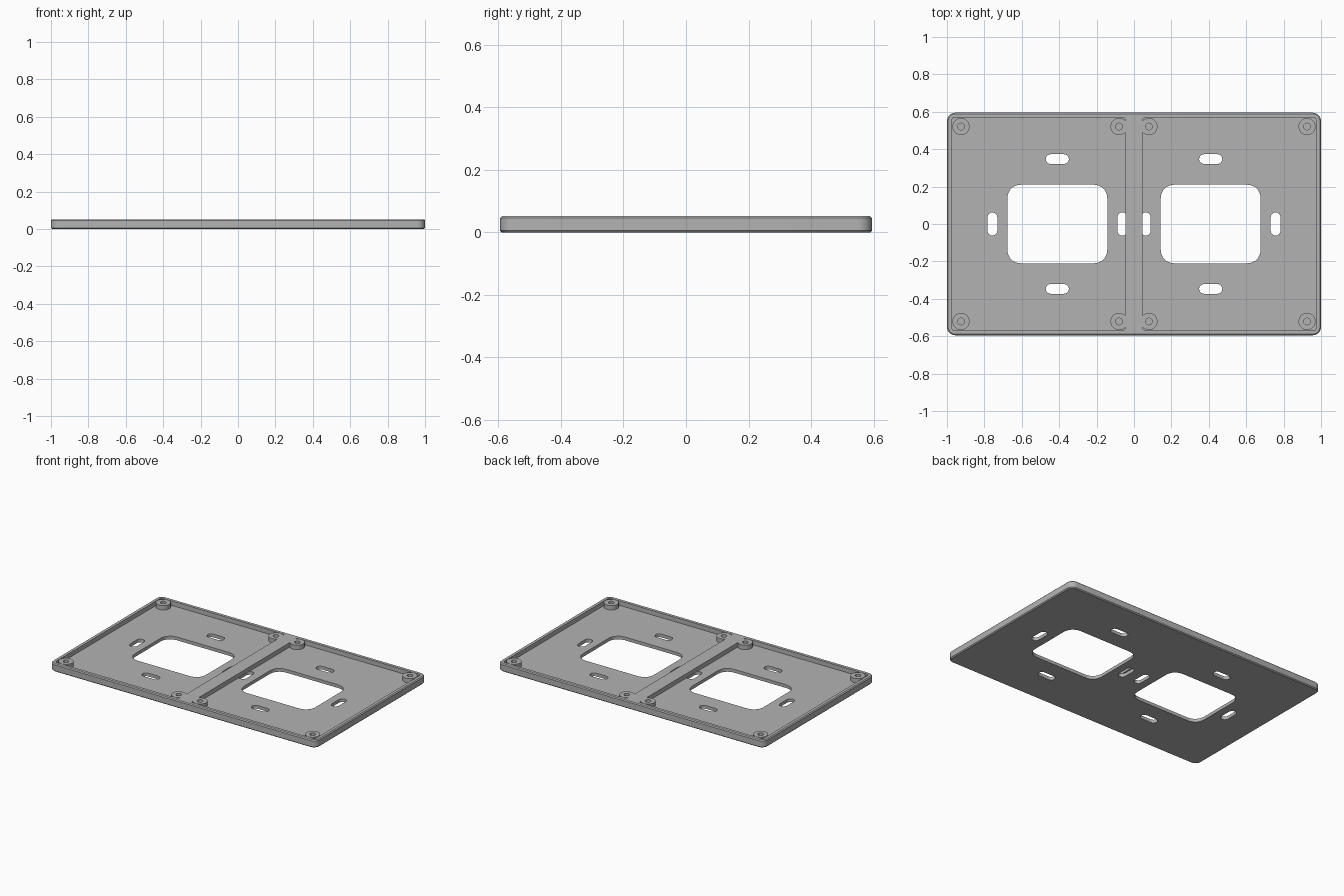
import bpy, bmesh, math

if "Cube" in bpy.data.objects:
    bpy.data.objects.remove(bpy.data.objects["Cube"])

HX, HY, H = 1.0, 0.595, 0.052      # half sizes and height of the plate
FLOOR, WALL, RIB = 0.022, 0.026, 0.046
CX = 0.41                          # centre of each bay


def rounded(cx, cy, hx, hy, r, seg):
    """Rounded rectangle outline, counter-clockwise."""
    pts = []
    for k, (sx, sy) in enumerate([(1, 1), (-1, 1), (-1, -1), (1, -1)]):
        for i in range(seg + 1):
            a = math.pi / 2 * (k + i / seg)
            p = (cx + sx * (hx - r) + r * math.cos(a),
                 cy + sy * (hy - r) + r * math.sin(a))
            if not pts or math.dist(p, pts[-1]) > 1e-5:
                pts.append(p)
    if math.dist(pts[0], pts[-1]) < 1e-5:
        pts.pop()
    return pts


def prism(name, outlines, z0, z1, bevel=0):
    """Extrude closed outlines between two heights."""
    bm = bmesh.new()
    for pts in outlines:
        base = bm.faces.new([bm.verts.new((x, y, z0)) for x, y in pts])
        new = bmesh.ops.extrude_face_region(bm, geom=[base], use_keep_orig=True)["geom"]
        bmesh.ops.translate(bm, vec=(0, 0, z1 - z0),
                            verts=[g for g in new if isinstance(g, bmesh.types.BMVert)])
    bmesh.ops.recalc_face_normals(bm, faces=bm.faces)
    if bevel:
        rim = [e for e in bm.edges if abs(e.verts[0].co.z - e.verts[1].co.z) < 1e-6]
        bmesh.ops.bevel(bm, geom=rim, offset=bevel, segments=1, affect='EDGES')
    me = bpy.data.meshes.new(name)
    bm.to_mesh(me)
    bm.free()
    ob = bpy.data.objects.new(name, me)
    bpy.context.collection.objects.link(ob)
    return ob


def cut(target, cutter):
    """Subtract the cutter and bake the result."""
    mod = target.modifiers.new("cut", 'BOOLEAN')
    mod.operation, mod.solver, mod.object = 'DIFFERENCE', 'EXACT', cutter
    dg = bpy.context.evaluated_depsgraph_get()
    me = bpy.data.meshes.new_from_object(target.evaluated_get(dg))
    target.modifiers.clear()
    target.data = me
    bpy.data.objects.remove(cutter)


# Outer plate with softened edges
plate = prism("mounting_plate", [rounded(0, 0, HX, HY, 0.045, 6)], 0, H, 0.006)

# Two recessed bays, leaving the rim, the centre rib and the screw bosses
bosses = [(sx * x, sy * 0.521) for sx in (-1, 1) for sy in (-1, 1) for x in (0.08, 0.925)]
bay_hx = (HX - WALL - RIB) / 2
bays = prism("bays", [rounded(s * (RIB + bay_hx), 0, bay_hx, HY - WALL, 0.012, 2)
                      for s in (-1, 1)], FLOOR, 0.2)
cut(bays, prism("boss_cutter", [rounded(x, y, 0.046, 0.046, 0.046, 5)
                                for x, y in bosses], -0.1, 0.3))
cut(plate, bays)

# Blind screw holes in the bosses
cut(plate, prism("screw_holes", [rounded(x, y, 0.018, 0.018, 0.018, 4)
                                 for x, y in bosses], 0.012, 0.2))

# Window and four slots through the floor of each bay
openings = []
for s in (-1, 1):
    openings.append(rounded(s * CX, 0, 0.267, 0.21, 0.07, 5))
    for d in (-1, 1):
        openings.append(rounded(s * CX, d * 0.347, 0.062, 0.026, 0.0259, 4))
        openings.append(rounded(s * CX + d * 0.347, 0, 0.026, 0.062, 0.0259, 4))
cut(plate, prism("openings", openings, -0.1, FLOOR + 0.002))

# Single grey plastic
grey = bpy.data.materials.new("grey plastic")
grey.diffuse_color = (0.45, 0.45, 0.45, 1)
grey.use_nodes = True
grey.node_tree.nodes["Principled BSDF"].inputs["Base Color"].default_value = grey.diffuse_color
plate.data.materials.clear()
plate.data.materials.append(grey)
for p in plate.data.polygons:
    p.material_index = 0
bpy.context.view_layer.objects.active = plate
plate.select_set(True)
bpy.ops.object.shade_smooth_by_angle(angle=math.radians(30))
